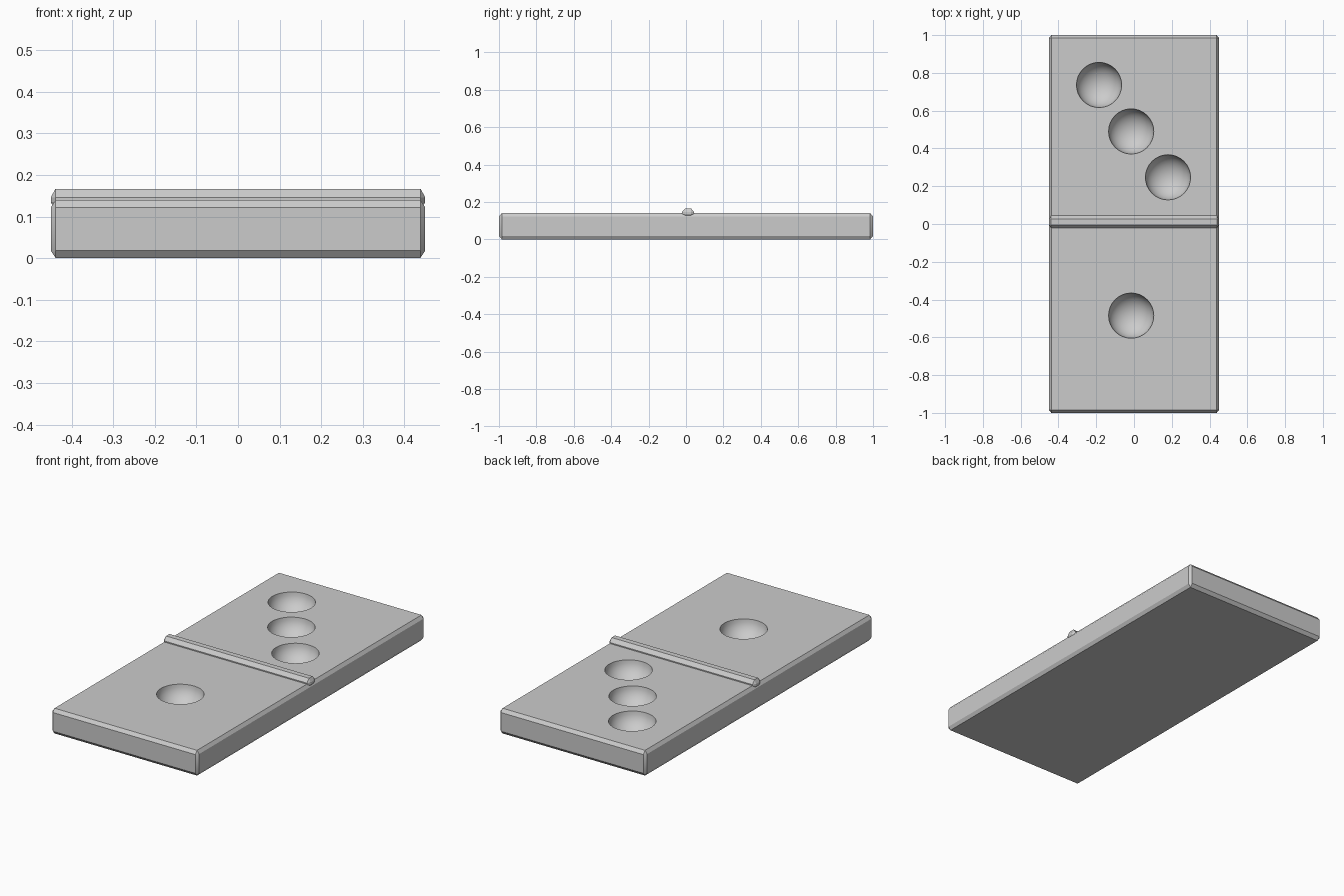
import bpy
import bmesh
from mathutils import Matrix, Vector

cube = bpy.data.objects.get("Cube")
if cube:
    bpy.data.objects.remove(cube, do_unlink=True)

grey = bpy.data.materials.new("plain grey")
grey.use_nodes = True
colour = (0.6, 0.6, 0.6, 1)
grey.diffuse_color = colour
grey.node_tree.nodes["Principled BSDF"].inputs["Base Color"].default_value = colour


def make_object(name, bm):
    mesh = bpy.data.meshes.new(name)
    bm.to_mesh(mesh)
    bm.free()
    obj = bpy.data.objects.new(name, mesh)
    bpy.context.collection.objects.link(obj)
    mesh.materials.append(grey)
    return obj


def chamfered_box(name, low, high, chamfer):
    """Box between two corners, chamfered by a different width on each axis."""
    low, high, chamfer = Vector(low), Vector(high), Vector(chamfer)
    size = high - low
    bm = bmesh.new()
    bmesh.ops.create_cube(bm, size=1)
    # Bevel in a space where the chamfer is one unit on every axis
    units = [s / c for s, c in zip(size, chamfer)]
    bmesh.ops.scale(bm, vec=units, verts=bm.verts)
    bmesh.ops.bevel(bm, geom=bm.edges[:], offset=1, segments=1,
                    profile=0.5, affect='EDGES')
    bmesh.ops.scale(bm, vec=chamfer, verts=bm.verts)
    bmesh.ops.translate(bm, vec=(low + high) / 2, verts=bm.verts)
    return make_object(name, bm)


# Tile body and raised divider
tile = chamfered_box("tile", (-0.45, -1, 0), (0.45, 1, 0.14), (0.012, 0.015, 0.018))
divider = chamfered_box("divider", (-0.45, -0.022, 0.115), (0.45, 0.044, 0.166),
                        (0.011, 0.018, 0.02))

# Round pips, scooped out of the top
pips = [(-0.185, 0.736), (-0.015, 0.49), (0.18, 0.247), (-0.015, -0.485)]
bm = bmesh.new()
for x, y in pips:
    place = Matrix.Translation((x, y, 0.142)) @ Matrix.Diagonal((1, 1, 0.85, 1))
    bmesh.ops.create_uvsphere(bm, u_segments=32, v_segments=16, radius=0.12, matrix=place)
for face in bm.faces:
    face.smooth = True
cutter = make_object("pip_cutter", bm)
cutter.hide_render = True

cut = tile.modifiers.new("pips", 'BOOLEAN')
cut.operation = 'DIFFERENCE'
cut.solver = 'EXACT'
cut.object = cutter
bpy.context.view_layer.objects.active = tile
tile.select_set(True)
bpy.ops.object.modifier_apply(modifier=cut.name)
bpy.data.objects.remove(cutter, do_unlink=True)

# Smooth the scoops while the chamfers stay crisp
bpy.ops.object.select_all(action='DESELECT')
tile.select_set(True)
bpy.ops.object.shade_smooth_by_angle(angle=0.52)
